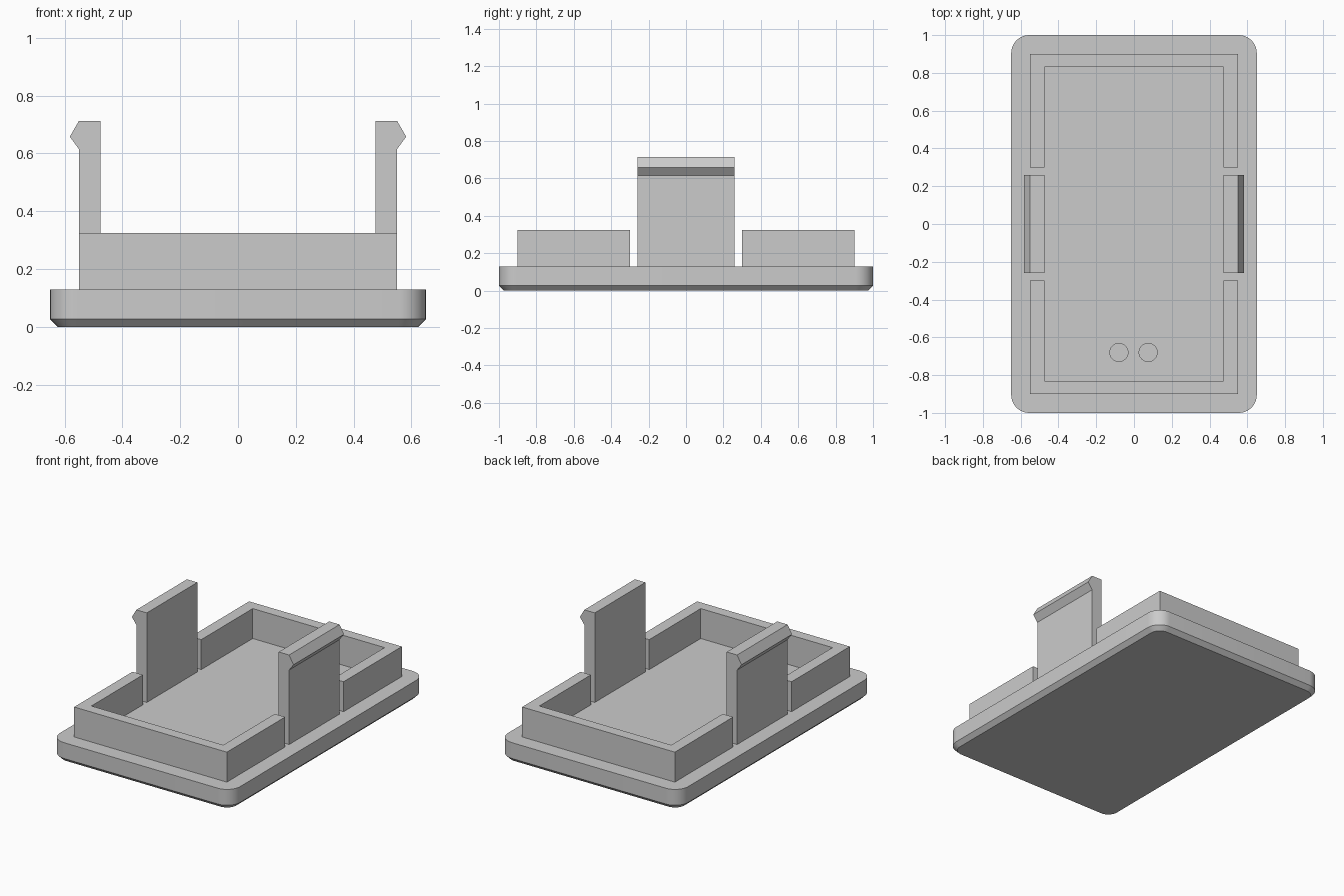
import bpy, bmesh, math
from mathutils import Vector

cube = bpy.data.objects.get("Cube")
if cube:
    bpy.data.objects.remove(cube, do_unlink=True)

grey = bpy.data.materials.new("light_grey_plastic")
grey.use_nodes = True
grey.diffuse_color = (0.6, 0.6, 0.6, 1)
grey.node_tree.nodes["Principled BSDF"].inputs["Base Color"].default_value = (0.6, 0.6, 0.6, 1)

FLOOR = 0.13          # top of the base plate
WALL_X, WALL_Y = 0.55, 0.90
IN_X, IN_Y = 0.475, 0.83


def finish(name, bm):
    bmesh.ops.recalc_face_normals(bm, faces=bm.faces)
    mesh = bpy.data.meshes.new(name)
    bm.to_mesh(mesh)
    bm.free()
    mesh.materials.append(grey)
    obj = bpy.data.objects.new(name, mesh)
    bpy.context.collection.objects.link(obj)
    return obj


def prism(name, points, direction):
    """Extrude a closed outline along a direction."""
    bm = bmesh.new()
    face = bm.faces.new([bm.verts.new(p) for p in points])
    result = bmesh.ops.extrude_face_region(bm, geom=[face])
    verts = [v for v in result["geom"] if isinstance(v, bmesh.types.BMVert)]
    bmesh.ops.translate(bm, verts=verts, vec=Vector(direction))
    return finish(name, bm)


def rounded_outline(hx, hy, radius, z, steps=10):
    points = []
    for i, (sx, sy) in enumerate([(1, 1), (-1, 1), (-1, -1), (1, -1)]):
        for k in range(steps + 1):
            a = (i + k / steps) * math.pi / 2
            points.append((sx * (hx - radius) + radius * math.cos(a),
                           sy * (hy - radius) + radius * math.sin(a), z))
    return points


# Base plate: rounded rectangle with a chamfered underside
bm = bmesh.new()
rings = [[bm.verts.new(p) for p in rounded_outline(0.65 - inset, 1 - inset, 0.095 - inset, z)]
         for inset, z in [(0.027, 0), (0, 0.027), (0, FLOOR)]]
bm.faces.new(rings[0])
bm.faces.new(rings[-1])
for low, high in zip(rings, rings[1:]):
    for i in range(len(low)):
        j = (i + 1) % len(low)
        bm.faces.new([low[i], low[j], high[j], high[i]])
base = finish("base_plate", bm)

# Two blind round sockets in the floor
bpy.context.view_layer.objects.active = base
base.select_set(True)
for x in (-0.08, 0.075):
    circle = [(x + 0.048 * math.cos(i * math.tau / 32), -0.68 + 0.048 * math.sin(i * math.tau / 32), 0.05)
              for i in range(32)]
    cutter = prism("socket_cutter", circle, (0, 0, 0.2))
    cutter.hide_render = True
    cut = base.modifiers.new("socket", 'BOOLEAN')
    cut.operation = 'DIFFERENCE'
    cut.solver = 'EXACT'
    cut.object = cutter
    bpy.ops.object.modifier_apply(modifier=cut.name)
    bpy.data.objects.remove(cutter, do_unlink=True)
bpy.ops.object.shade_smooth_by_angle(angle=math.radians(30))

# U-shaped rim walls at the front and back, open at the clips
for name, s in (("front_rim", -1), ("back_rim", 1)):
    half = [(IN_X, IN_Y), (IN_X, 0.30), (WALL_X, 0.30), (WALL_X, WALL_Y)]
    outline = half + [(-x, y) for x, y in reversed(half)]
    prism(name, [(x, s * y, FLOOR) for x, y in outline], (0, 0, 0.195))

# Snap clips with a pointed barb on the outer edge
for name, s in (("left_clip", 1), ("right_clip", -1)):
    profile = [(IN_X, FLOOR), (WALL_X, FLOOR), (WALL_X, 0.615),
               (0.582, 0.658), (WALL_X, 0.713), (IN_X, 0.713)]
    prism(name, [(s * x, -0.26, z) for x, z in profile], (0, 0.52, 0))
